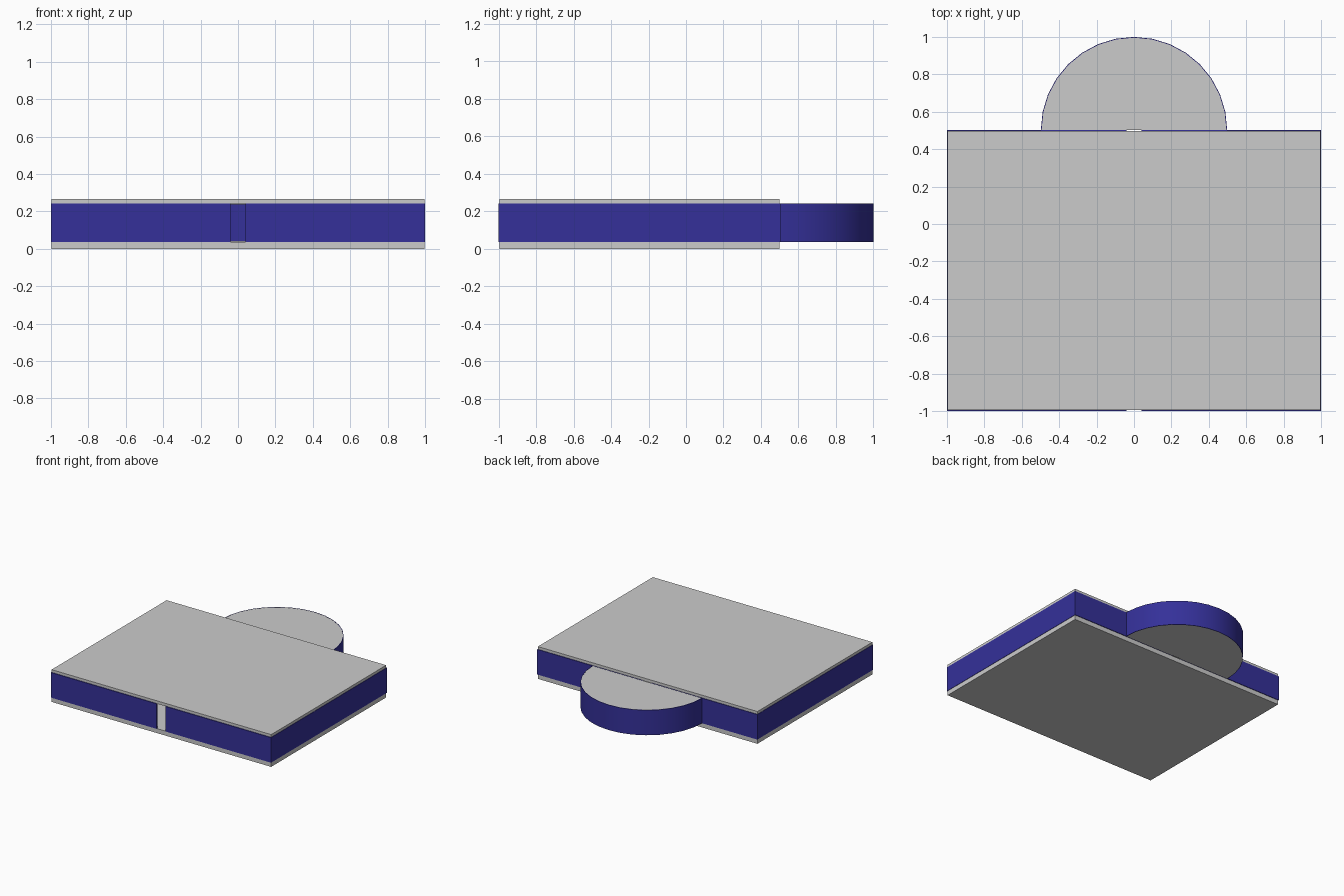
import bpy, bmesh, math

if "Cube" in bpy.data.objects:
    bpy.data.objects.remove(bpy.data.objects["Cube"])

Z0, Z1 = 0.037, 0.243      # wall bottom and top
BACK = 0.503               # outer face of the back wall
T = 0.01                   # wall thickness
GAP = 0.04                 # half width of the doorways
R = 0.498                  # radius of the rounded bay
CY = 0.502                 # centre of the rounded bay

blue = bpy.data.materials.new("wall_blue")
blue.diffuse_color = (0.035, 0.03, 0.32, 1)
blue.use_nodes = True
blue.node_tree.nodes["Principled BSDF"].inputs["Base Color"].default_value = blue.diffuse_color


def prism(name, outline, z0, z1, mat=None):
    """Extrude a flat outline between two heights."""
    bm = bmesh.new()
    face = bm.faces.new([bm.verts.new((x, y, z0)) for x, y in outline])
    top = bmesh.ops.extrude_face_region(bm, geom=[face])["geom"]
    bmesh.ops.translate(bm, vec=(0, 0, z1 - z0),
                        verts=[v for v in top if isinstance(v, bmesh.types.BMVert)])
    bmesh.ops.recalc_face_normals(bm, faces=bm.faces)
    me = bpy.data.meshes.new(name)
    bm.to_mesh(me)
    bm.free()
    ob = bpy.data.objects.new(name, me)
    bpy.context.collection.objects.link(ob)
    if mat:
        me.materials.append(mat)
    return ob


def rect(x0, x1, y0, y1):
    return [(x0, y0), (x1, y0), (x1, y1), (x0, y1)]


def arc(r, n=16):
    return [(r * math.cos(math.pi * i / n), CY + r * math.sin(math.pi * i / n))
            for i in range(n + 1)]


# Floor and roof slabs, set in slightly from the wall faces
slab = rect(-0.997, 0.997, -0.994, BACK - 0.005)
prism("floor_slab", slab, 0, Z0)
prism("roof_slab", slab, Z1 - 0.002, 0.265)

# Straight walls, with a doorway in the middle of the front and back
for side, s in (("left", -1), ("right", 1)):
    a, b = sorted((s * GAP, s))
    prism(f"front_wall_{side}", rect(a, b, -1, -1 + T), Z0, Z1, blue)
    prism(f"back_wall_{side}", rect(a, b, BACK - T, BACK), Z0, Z1, blue)
    a, b = sorted((s * (1 - T), s))
    prism(f"side_wall_{side}", rect(a, b, -1 + T, BACK - T), Z0, Z1, blue)

# Rounded bay: thin curved wall with floor and ceiling discs inside it
bay = prism("bay_wall", arc(R) + arc(R - 0.004)[::-1], Z0, Z1, blue)
bpy.context.view_layer.objects.active = bay
bay.select_set(True)
bpy.ops.object.shade_smooth_by_angle(angle=math.radians(30))
prism("bay_floor", arc(R - 0.003), Z0, Z0 + 0.004)
prism("bay_roof", arc(R - 0.003), Z1 - 0.006, Z1 - 0.001)
